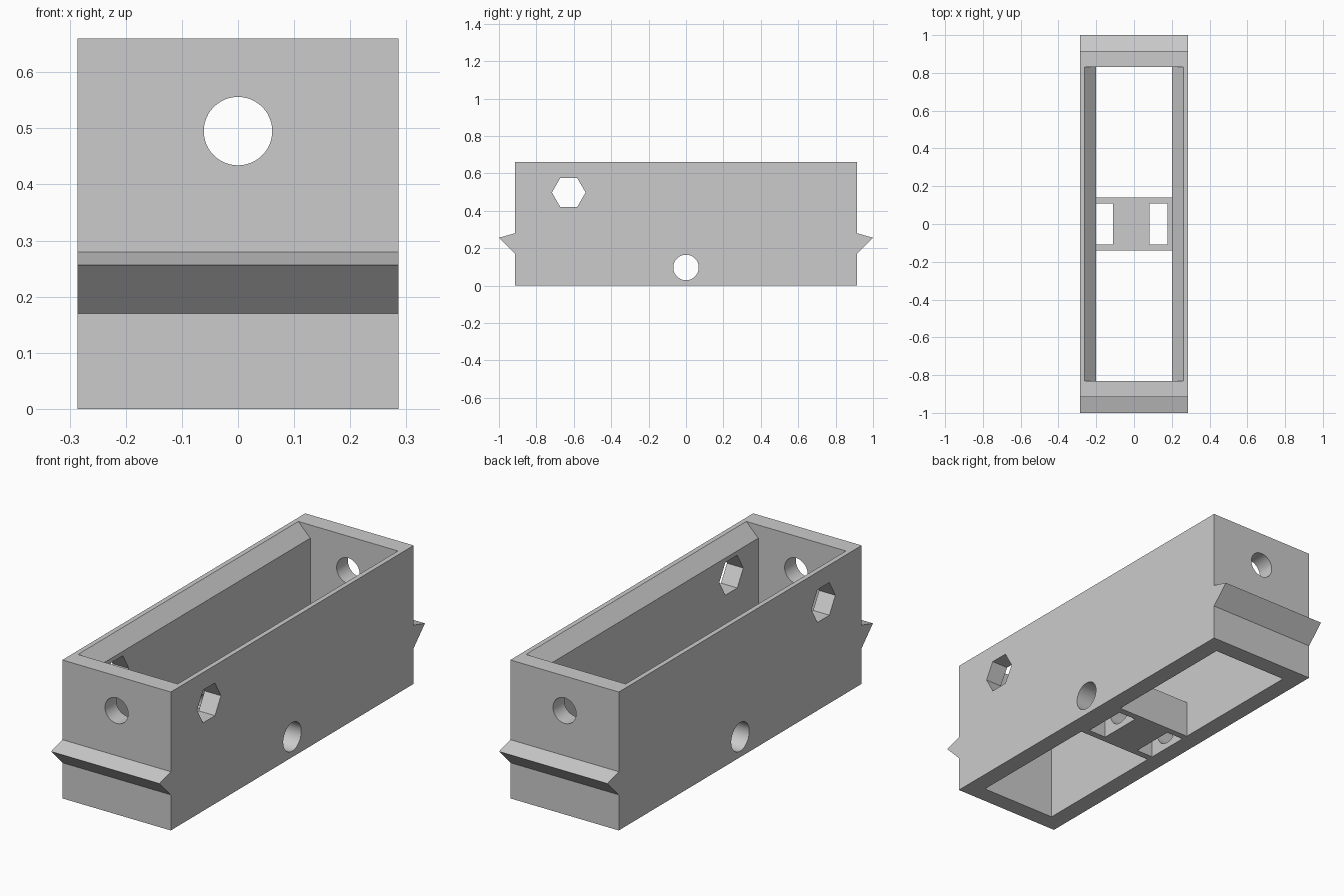
import bpy, bmesh, math
from mathutils import Vector

old = bpy.data.objects.get("Cube")
if old:
    bpy.data.objects.remove(old, do_unlink=True)

grey = bpy.data.materials.new("plain grey")
grey.use_nodes = True
COLOUR = (0.6, 0.6, 0.6, 1)
grey.diffuse_color = COLOUR
grey.node_tree.nodes["Principled BSDF"].inputs["Base Color"].default_value = COLOUR


def prism(name, profile, axis, lo, hi):
    """Extrude a closed profile along x (profile in y, z) or y (profile in x, z)."""
    def place(p, d):
        return Vector((d, p[0], p[1])) if axis == "x" else Vector((p[0], d, p[1]))
    bm = bmesh.new()
    face = bm.faces.new([bm.verts.new(place(p, lo)) for p in profile])
    moved = bmesh.ops.extrude_face_region(bm, geom=[face])["geom"]
    bmesh.ops.translate(bm, vec=place((0, 0), hi - lo),
                        verts=[v for v in moved if isinstance(v, bmesh.types.BMVert)])
    bmesh.ops.recalc_face_normals(bm, faces=bm.faces)
    mesh = bpy.data.meshes.new(name)
    bm.to_mesh(mesh)
    bm.free()
    mesh.materials.append(grey)
    obj = bpy.data.objects.new(name, mesh)
    bpy.context.collection.objects.link(obj)
    return obj


def polygon(u, z, radius, sides):
    return [(u + radius * math.cos(2 * math.pi * i / sides),
             z + radius * math.sin(2 * math.pi * i / sides)) for i in range(sides)]


def rect(u0, u1, z0, z1):
    return [(u0, z0), (u1, z0), (u1, z1), (u0, z1)]


def combine(target, tool, operation="DIFFERENCE"):
    """Apply a boolean and discard the tool."""
    mod = target.modifiers.new("boolean", "BOOLEAN")
    mod.operation, mod.solver, mod.object = operation, "EXACT", tool
    tool.hide_render = True
    bpy.context.view_layer.objects.active = target
    bpy.ops.object.modifier_apply(modifier=mod.name)
    bpy.data.objects.remove(tool, do_unlink=True)


W, L, H = 0.286, 0.915, 0.66      # half width, half length, height
IN, END = 0.2, 0.83               # inner half width and half length

# Shell with a snap ridge on each end
half = [(L, 0), (L, 0.17), (1, 0.256), (L, 0.28), (L, H)]
shell = prism("box_shell", half + [(-y, z) for y, z in reversed(half)], "x", -W, W)

# Open cavity with sloping upper lips on the long sides
lip = [(IN, -0.1), (IN, H - 0.063), (0.263, H), (0.263, H + 0.1)]
combine(shell, prism("cavity", lip + [(-x, z) for x, z in reversed(lip)], "y", -END, END))

# Cross bridge on the floor, sunk slightly into the side walls
bridge = prism("cross_bridge", rect(-0.14, 0.14, 0, 0.18), "x", -IN - 0.02, IN + 0.02)
combine(shell, bridge, "UNION")

# Two vertical slots in the bridge
for x0, x1 in ((-IN, -0.11), (0.083, 0.178)):
    combine(shell, prism("slot", rect(x0, x1, -0.1, 0.3), "y", -0.108, 0.108))

# Axle bore, hexagonal side holes and round end holes
combine(shell, prism("axle_bore", polygon(0, 0.097, 0.068, 48), "x", -0.5, 0.5))
combine(shell, prism("hex_hole", polygon(-0.627, 0.498, 0.09, 6), "x", -0.5, 0.5))
combine(shell, prism("end_hole", polygon(0, 0.495, 0.061, 48), "y", -1.2, 1.2))

# Smooth bores, sharp edges elsewhere
bpy.ops.object.select_all(action="DESELECT")
shell.select_set(True)
bpy.context.view_layer.objects.active = shell
bpy.ops.object.shade_smooth_by_angle(angle=math.radians(25))
